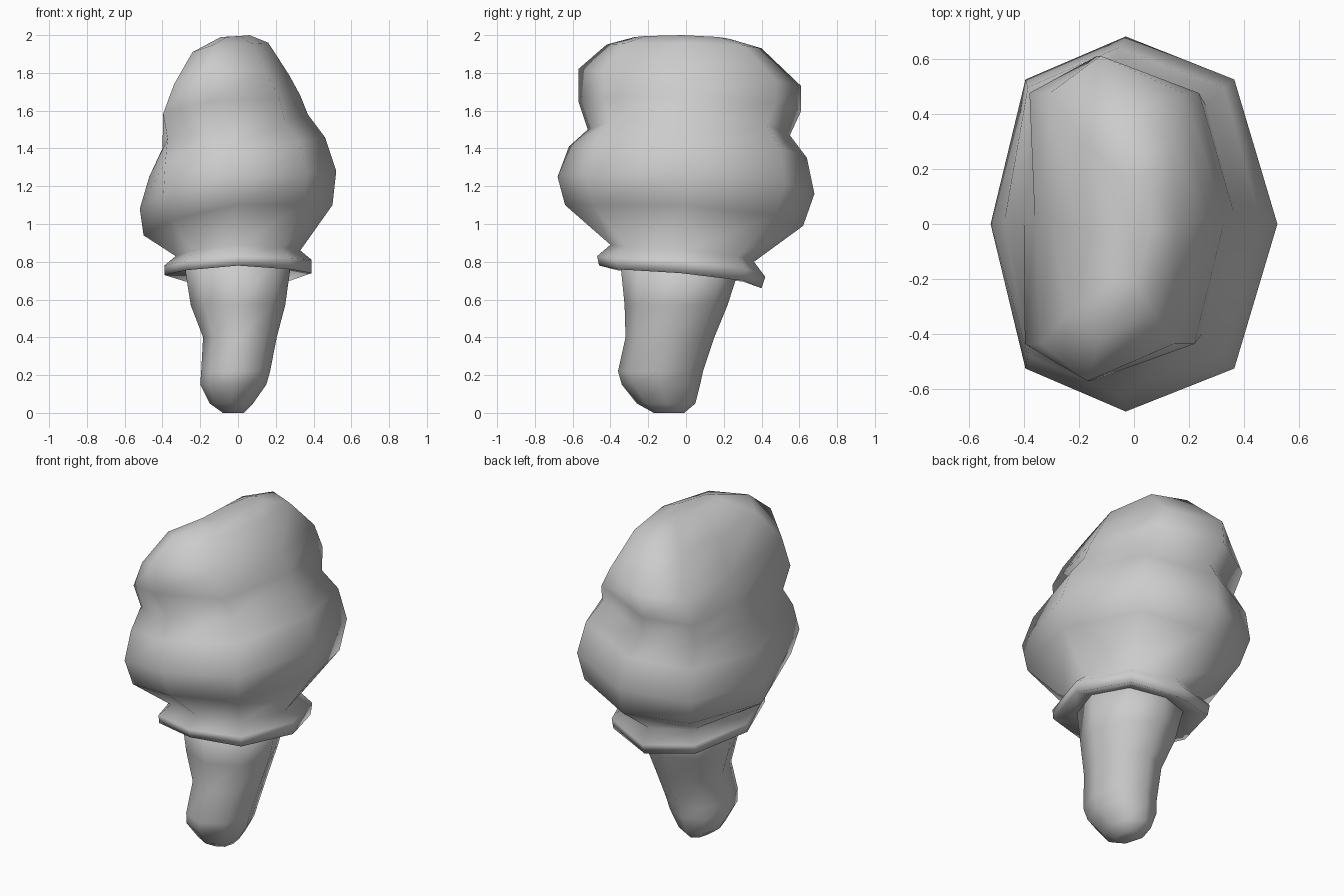
import bpy, bmesh, math

SIDES = 8


def loft(name, rings, square=1.0):
    """Skin 8-sided rings: left x,z, right x,z, front y,z, back y,z, shear, bow, wide.
    Shear slides front and back apart in x, bow pulls both towards -x,
    wide pushes the diagonal corners out in x."""
    bm = bmesh.new()
    loops = []
    for xl, zl, xr, zr, yf, zf, yb, zb, shear, bow, wide in rings:
        cx, cy = (xl + xr) / 2, (yf + yb) / 2
        rx, ry = (xr - xl) / 2, (yb - yf) / 2
        loop = []
        for i in range(SIDES):
            a = 2 * math.pi * i / SIDES
            c, s = math.cos(a), math.sin(a)
            kx, ky = (wide, square) if i % 2 else (1.0, 1.0)
            x = cx + rx * c * kx + shear * ry * s - bow * s * s
            z = (zr if c > 0 else zl) * c * c + (zb if s > 0 else zf) * s * s
            loop.append(bm.verts.new((x, cy + ry * s * ky, z)))
        loops.append(loop)
    for lo, hi in zip(loops, loops[1:]):
        for i in range(SIDES):
            j = (i + 1) % SIDES
            bm.faces.new((lo[i], lo[j], hi[j], hi[i]))
    bm.faces.new(loops[0][::-1])
    bm.faces.new(loops[-1])
    bmesh.ops.recalc_face_normals(bm, faces=bm.faces)
    for f in bm.faces:
        f.smooth = True
    mesh = bpy.data.meshes.new(name)
    bm.to_mesh(mesh)
    bm.free()
    obj = bpy.data.objects.new(name, mesh)
    bpy.context.collection.objects.link(obj)
    return obj


# Tilted collar flaring out below the neck
collar = [
    (-0.26, 0.76, 0.26, 0.77, -0.33, 0.79, 0.27, 0.72, 0, 0, 1),
    (-0.39, 0.73, 0.39, 0.74, -0.46, 0.78, 0.40, 0.66, 0, 0, 1),
    (-0.39, 0.78, 0.39, 0.81, -0.47, 0.83, 0.42, 0.72, 0, 0, 1),
    (-0.33, 0.83, 0.33, 0.86, -0.40, 0.89, 0.36, 0.80, 0, 0, 1),
]
# Bulging swirled cap up to the lopsided crest, flattened on its left
cap = [
    (-0.50, 0.94, 0.50, 1.10, -0.64, 1.10, 0.62, 0.99, 0, 0.01, 1),
    (-0.52, 1.08, 0.52, 1.28, -0.68, 1.25, 0.68, 1.16, 0, 0.03, 1.03),
    (-0.47, 1.25, 0.46, 1.46, -0.62, 1.41, 0.64, 1.35, 0, 0.05, 1.08),
    (-0.40, 1.40, 0.37, 1.58, -0.52, 1.50, 0.55, 1.47, 0.02, 0.08, 1.14),
    (-0.36, 1.52, 0.33, 1.68, -0.57, 1.65, 0.61, 1.60, 0.02, 0.13, 1.26),
    (-0.30, 1.66, 0.27, 1.79, -0.57, 1.82, 0.61, 1.73, 0.04, 0.13, 1.2),
    (-0.21, 1.87, 0.16, 1.96, -0.42, 1.95, 0.40, 1.93, 0.10, 0.06, 1.2),
    (-0.08, 1.99, 0.06, 2.00, -0.27, 1.99, 0.23, 1.98, 0.12, 0.02, 1),
]
loft("cap_and_collar", collar + cap, square=1.09)

# Slightly bent stalk with a rounded foot: z, left, right, front, back
stalk = [
    (0.00, -0.08, 0.03, -0.17, -0.01),
    (0.05, -0.15, 0.08, -0.26, 0.05),
    (0.15, -0.20, 0.15, -0.34, 0.075),
    (0.22, -0.195, 0.17, -0.36, 0.09),
    (0.40, -0.185, 0.205, -0.32, 0.15),
    (0.57, -0.25, 0.25, -0.325, 0.22),
    (0.82, -0.29, 0.285, -0.35, 0.30),
]
loft("stalk", [(l, z, r, z, f, z, b, z, 0, 0, 1) for z, l, r, f, b in stalk])
